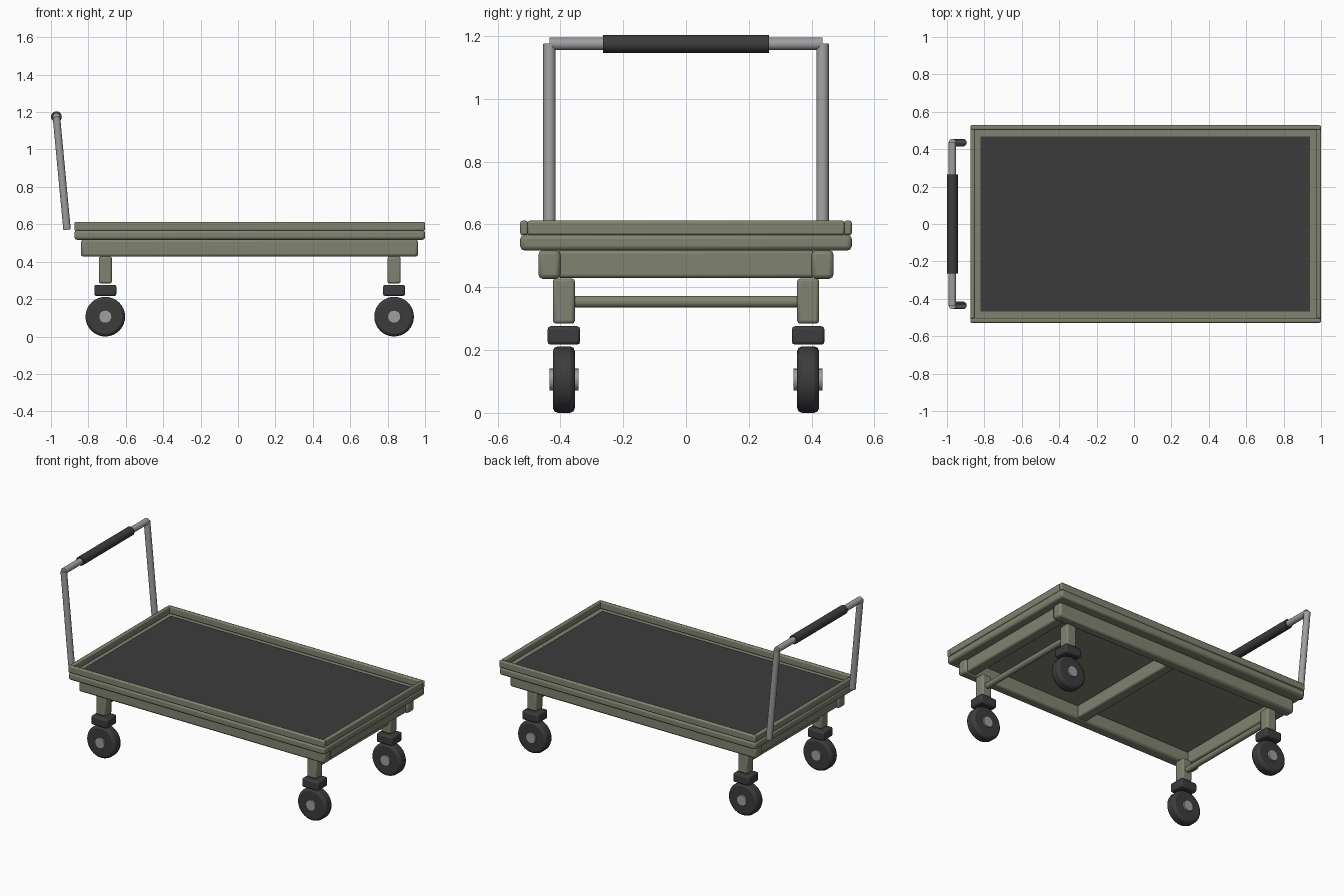
import bpy, math
from mathutils import Vector

if "Cube" in bpy.data.objects:
    bpy.data.objects.remove(bpy.data.objects["Cube"])


def mat(name, c):
    m = bpy.data.materials.new(name)
    m.diffuse_color = (*c, 1)
    m.use_nodes = True
    m.node_tree.nodes["Principled BSDF"].inputs["Base Color"].default_value = m.diffuse_color
    return m


GREEN = mat("olive paint", (0.215, 0.23, 0.16))
DARK = mat("black rubber", (0.045, 0.045, 0.047))
STEEL = mat("grey steel", (0.34, 0.345, 0.34))
CX = 0.0625  # middle of the deck


def finish(ob, name, m, bevel, segments):
    ob.name = name
    ob.data.materials.append(m)
    if bevel:
        b = ob.modifiers.new("bevel", 'BEVEL')
        b.width, b.segments, b.limit_method = bevel, segments, 'ANGLE'
        b.angle_limit = math.radians(40)
    bpy.ops.object.shade_smooth_by_angle(angle=math.radians(35))
    return ob


def box(name, lo, hi, m, bevel=0.0, segments=2):
    lo, hi = Vector(lo), Vector(hi)
    bpy.ops.mesh.primitive_cube_add(size=1, location=(lo + hi) / 2)
    ob = bpy.context.object
    ob.scale = hi - lo
    bpy.ops.object.transform_apply(location=False, rotation=False, scale=True)
    return finish(ob, name, m, bevel, segments)


def tube(name, a, b, r, m, bevel=0.0, sides=20, segments=2):
    a, b = Vector(a), Vector(b)
    bpy.ops.mesh.primitive_cylinder_add(vertices=sides, radius=r, depth=(b - a).length,
                                        location=(a + b) / 2)
    ob = bpy.context.object
    ob.rotation_euler = (b - a).to_track_quat('Z', 'Y').to_euler()
    return finish(ob, name, m, bevel, segments)


# Deck, raised rim and rubber mat
box("deck", (-0.875, -0.528, 0.517), (1.0, 0.528, 0.568), GREEN, 0.014)
box("deck_mat", (-0.82, -0.468, 0.566), (0.94, 0.468, 0.575), DARK)
for s in (-1, 1):
    y0, y1 = sorted((s * 0.503, s * 0.528))
    box("side_rim", (-0.875, y0, 0.566), (1.0, y1, 0.612), GREEN, 0.007)
    x0, x1 = sorted((CX + s * 0.9125, CX + s * 0.9375))
    box("end_rim", (x0, -0.505, 0.566), (x1, 0.505, 0.612), GREEN, 0.007)

# Under-frame: two long beams and three cross beams
for s in (-1, 1):
    y0, y1 = sorted((s * 0.40, s * 0.47))
    box("long_beam", (-0.84, y0, 0.427), (0.963, y1, 0.518), GREEN, 0.014)
for x in (CX - 0.85, CX, CX + 0.85):
    box("cross_beam", (x - 0.035, -0.41, 0.43), (x + 0.035, 0.41, 0.518), GREEN, 0.01)

# Legs with casters, and a tie rod for each pair
for x in (CX - 0.772, CX + 0.772):
    tube("tie_rod", (x, -0.36, 0.354), (x, 0.36, 0.354), 0.019, GREEN)
    for y in (-0.389, 0.389):
        box("leg", (x - 0.035, y - 0.035, 0.284), (x + 0.035, y + 0.035, 0.428), GREEN, 0.01)
        box("caster_block", (x - 0.059, y - 0.052, 0.217), (x + 0.059, y + 0.052, 0.276),
            DARK, 0.01)
        tube("wheel", (x, y - 0.035, 0.106), (x, y + 0.035, 0.106), 0.106, DARK, 0.016, 32)
        tube("wheel_hub", (x, y - 0.046, 0.106), (x, y + 0.046, 0.106), 0.035, STEEL)

# Push handle
for y in (-0.435, 0.435):
    tube("handle_post", (-0.914, y, 0.57), (-0.971, y, 1.175), 0.02, STEEL)
tube("handle_bar", (-0.971, -0.435, 1.175), (-0.971, 0.435, 1.175), 0.02, STEEL)
tube("handle_grip", (-0.971, -0.264, 1.175), (-0.971, 0.264, 1.175), 0.029, DARK)
